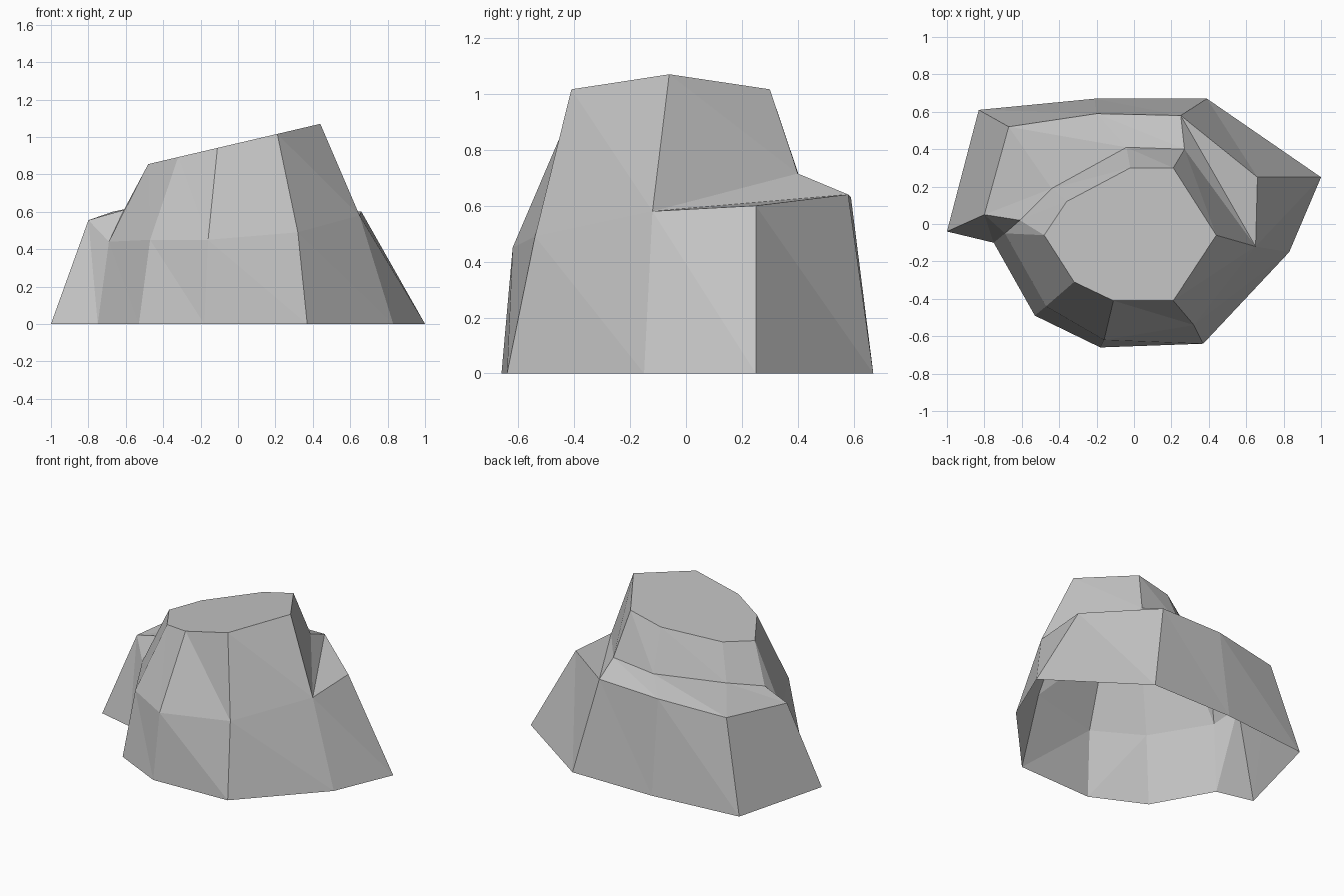
import bpy
import bmesh

# Remove the default object
default_cube = bpy.data.objects.get("Cube")
if default_cube:
    bpy.data.objects.remove(default_cube, do_unlink=True)


def make_material(name, colour):
    material = bpy.data.materials.new(name)
    material.use_nodes = True
    material.diffuse_color = colour
    shader = material.node_tree.nodes["Principled BSDF"]
    shader.inputs["Base Color"].default_value = colour
    shader.inputs["Roughness"].default_value = 0.9
    return material


def add_ring(mesh, points):
    return [mesh.verts.new(point) for point in points]


def bridge(mesh, upper, lower):
    """Join two equally long rows with triangles, facing outward."""
    for i in range(len(upper) - 1):
        mesh.faces.new((upper[i], lower[i], lower[i + 1]))
        mesh.faces.new((upper[i], lower[i + 1], upper[i + 1]))


def closed(row):
    return row + row[:1]


def summit_height(x):
    return 0.967 + 0.234 * x


mesh = bmesh.new()

# Flat, tilted summit outline, counter-clockwise from the -x side
summit_outline = [(-.48, -.06), (-.32, -.31), (-.11, -.41), (.21, -.41),
                  (.44, -.06), (.21, .3), (-.02, .3), (-.36, .12)]
summit = add_ring(mesh, [(x, y, summit_height(x)) for x, y in summit_outline])

# Shoulder of the front wall
front_shoulder = add_ring(mesh, [(-.69, -.05, .44), (-.47, -.44, .45),
                                 (-.16, -.62, .45), (.32, -.54, .49),
                                 (.65, -.12, .58)])

# Inner and outer borders of the rear ledge
ledge_inner = add_ring(mesh, [(.27, .4, .715), (-.04, .41, .69),
                              (-.44, .19, .65), (-.61, .02, .61)])
ledge_outer = add_ring(mesh, [(.66, .25, .6), (.25, .58, .64), (-.2, .59, .63),
                              (-.67, .52, .6), (-.8, .05, .555)])

# Ground outline, left open underneath
ground_outline = [(-.75, -.1), (-.53, -.49), (-.18, -.66), (.37, -.64),
                  (.83, -.15), (1, .25), (.39, .67), (-.21, .67),
                  (-.83, .61), (-1, -.04)]
ground = add_ring(mesh, [(x, y, 0) for x, y in ground_outline])

# Summit cap and upper walls
mesh.faces.new(summit)
bridge(mesh, closed(summit), front_shoulder + ledge_inner)
mesh.faces.new((summit[0], ledge_inner[-1], front_shoulder[0]))

# Sloping ledge around the back, with its closing corner
bridge(mesh, front_shoulder[-1:] + ledge_inner, ledge_outer)
mesh.faces.new((ledge_inner[-1], ledge_outer[-1], front_shoulder[0]))

# Lower walls down to the ground
bridge(mesh, closed(front_shoulder + ledge_outer), closed(ground))

# Finished boulder with flat facets
data = bpy.data.meshes.new("boulder")
mesh.to_mesh(data)
mesh.free()
data.materials.append(make_material("stone grey", (.55, .55, .55, 1)))
boulder = bpy.data.objects.new("boulder", data)
bpy.context.collection.objects.link(boulder)
